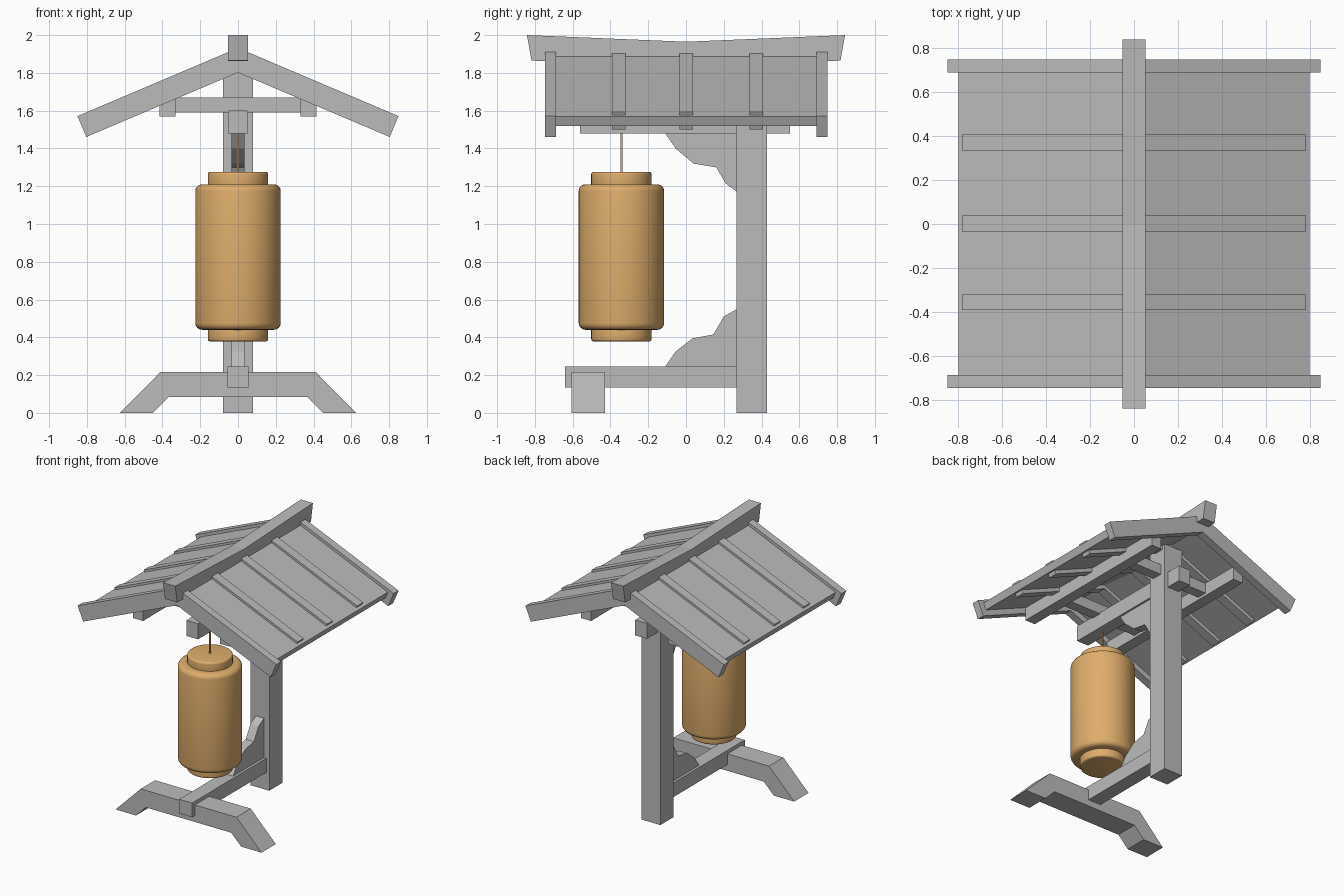
import bpy, bmesh, math
from mathutils import Vector

cube = bpy.data.objects.get("Cube")
if cube:
    bpy.data.objects.remove(cube, do_unlink=True)


def material(name, rgb):
    m = bpy.data.materials.new(name)
    m.use_nodes = True
    m.diffuse_color = (*rgb, 1)
    m.node_tree.nodes["Principled BSDF"].inputs["Base Color"].default_value = (*rgb, 1)
    return m


GREY = material("grey timber", (0.5, 0.5, 0.5))
ORANGE = material("warm paper", (0.74, 0.42, 0.15))


def finish(name, bm, mat):
    bmesh.ops.recalc_face_normals(bm, faces=bm.faces)
    mesh = bpy.data.meshes.new(name)
    bm.to_mesh(mesh)
    bm.free()
    mesh.materials.append(mat)
    obj = bpy.data.objects.new(name, mesh)
    bpy.context.collection.objects.link(obj)
    return obj


def prism(name, profile, axis, lo, hi, mat=GREY):
    """Extrude a profile along x (points are y, z) or along y (points are x, z)."""
    bm = bmesh.new()
    place = (lambda a, b: (lo, a, b)) if axis == "x" else (lambda a, b: (a, lo, b))
    face = bm.faces.new([bm.verts.new(place(a, b)) for a, b in profile])
    new = bmesh.ops.extrude_face_region(bm, geom=[face])["geom"]
    step = Vector((hi - lo, 0, 0) if axis == "x" else (0, hi - lo, 0))
    bmesh.ops.translate(bm, vec=step, verts=[v for v in new if isinstance(v, bmesh.types.BMVert)])
    return finish(name, bm, mat)


def box(name, x, y, z):
    return prism(name, [(x[0], z[0]), (x[1], z[0]), (x[1], z[1]), (x[0], z[1])], "y", *y)


def chevron(name, apex, reach, thick, y0, y1):
    """Inverted V section following the roof pitch, with square-cut ends."""
    pitch = math.radians(23)
    end = apex - reach * math.tan(pitch)
    dx, dz = thick * math.sin(pitch), thick * math.cos(pitch)
    right = [(reach, end), (reach - dx, end - dz)]
    left = [(-x, z) for x, z in reversed(right)]
    inner = apex - thick / math.cos(pitch)
    return prism(name, [(0, apex)] + right + [(0, inner)] + left, "y", y0, y1)


# Post, base beam and splayed front foot
box("post", (-0.08, 0.08), (0.268, 0.428), (0, 1.82))
box("base_beam", (-0.055, 0.055), (-0.64, 0.27), (0.135, 0.245))
half = [(0.41, 0.217), (0.625, 0), (0.45, 0), (0.365, 0.085)]
prism("front_foot", half + [(-x, z) for x, z in reversed(half)], "y", -0.605, -0.43)

# Stepped brackets between the post and the two beams
prism("lower_bracket", [(-0.11, 0.245), (-0.055, 0.325), (0.035, 0.395), (0.145, 0.415),
                        (0.2, 0.51), (0.27, 0.55), (0.27, 0.245)], "x", -0.035, 0.035)
prism("upper_bracket", [(-0.11, 1.48), (-0.055, 1.4), (0.04, 1.32), (0.16, 1.3),
                        (0.21, 1.215), (0.27, 1.17), (0.27, 1.48)], "x", -0.035, 0.035)

# Hanging beam, cross bars and purlins under the roof
box("hanging_beam", (-0.05, 0.05), (-0.56, 0.55), (1.48, 1.6))
for label, y in (("front", -0.35), ("back", 0.348)):
    box(label + "_cross_bar", (-0.35, 0.35), (y - 0.04, y + 0.04), (1.59, 1.67))
for label, s in (("left", 1), ("right", -1)):
    box(label + "_purlin", sorted((s * 0.33, s * 0.415)), (-0.69, 0.69), (1.57, 1.67))

# Roof boards, rafters showing above and below, and gable boards
chevron("roof_boards", 1.908, 0.8, 0.055, -0.69, 0.69)
for i, y in enumerate((-0.357, 0.002, 0.372)):
    chevron(f"rafter_{i + 1}", 1.926, 0.785, 0.1, y - 0.036, y + 0.036)
chevron("front_gable", 1.932, 0.85, 0.12, -0.747, -0.688)
chevron("back_gable", 1.932, 0.85, 0.12, 0.69, 0.75)

# Ridge beam with upswept ends
prism("ridge_beam", [(-0.842, 2), (0, 1.965), (0.842, 2), (0.818, 1.865), (0, 1.835),
                     (-0.818, 1.865)], "x", -0.052, 0.052)


def turned(name, radius, z0, z1, bevel, segments=48):
    """Upright rounded cylinder on the lantern axis."""
    bm = bmesh.new()
    bmesh.ops.create_cone(bm, cap_ends=True, segments=segments, radius1=radius,
                          radius2=radius, depth=z1 - z0)
    if bevel:
        rims = [e for e in bm.edges if abs(e.verts[0].co.z - e.verts[1].co.z) < 0.001]
        bmesh.ops.bevel(bm, geom=rims, offset=bevel, segments=4, profile=0.5, affect="EDGES")
    bmesh.ops.translate(bm, vec=(0, -0.342, (z0 + z1) / 2), verts=bm.verts)
    obj = finish(name, bm, ORANGE)
    bpy.ops.object.select_all(action="DESELECT")
    obj.select_set(True)
    bpy.context.view_layer.objects.active = obj
    bpy.ops.object.shade_smooth_by_angle(angle=math.radians(35))
    return obj


# Lantern with its collars and cord
turned("lantern_body", 0.226, 0.44, 1.21, 0.035)
turned("lantern_lower_collar", 0.16, 0.378, 0.46, 0.014)
turned("lantern_upper_collar", 0.16, 1.19, 1.276, 0.014)
turned("lantern_cord", 0.006, 1.27, 1.49, 0, 12)
